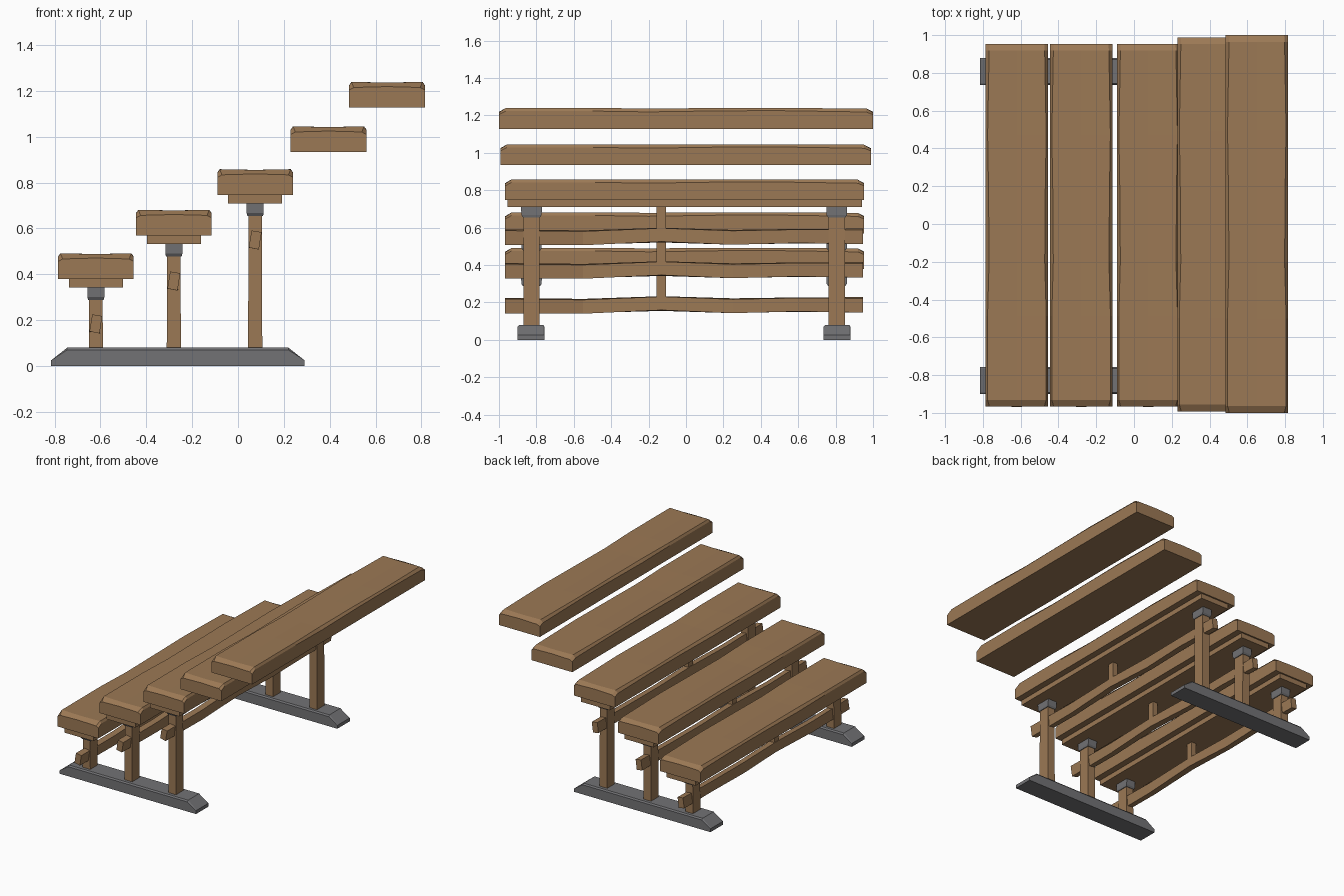
import bpy, bmesh, random

if "Cube" in bpy.data.objects:
    bpy.data.objects.remove(bpy.data.objects["Cube"])

def material(name, rgb):
    m = bpy.data.materials.new(name)
    m.diffuse_color = (*rgb, 1)
    m.use_nodes = True
    m.node_tree.nodes["Principled BSDF"].inputs["Base Color"].default_value = m.diffuse_color
    return m

WOOD = material("brown wood", (0.33, 0.19, 0.09))
METAL = material("grey metal", (0.17, 0.17, 0.178))

def loft(name, sections, mat):
    """Closed solid through a row of matching cross-sections."""
    bm = bmesh.new()
    rings = [[bm.verts.new(p) for p in s] for s in sections]
    n = len(rings[0])
    for a, b in zip(rings, rings[1:]):
        for i in range(n):
            j = (i + 1) % n
            bm.faces.new((a[i], a[j], b[j], b[i]))
    bm.faces.new(rings[0][::-1])
    bm.faces.new(rings[-1])
    bmesh.ops.recalc_face_normals(bm, faces=bm.faces)
    me = bpy.data.meshes.new(name)
    bm.to_mesh(me)
    bm.free()
    me.materials.append(mat)
    ob = bpy.data.objects.new(name, me)
    bpy.context.collection.objects.link(ob)
    return ob

def box(name, x0, x1, y0, y1, z0, z1, mat):
    return loft(name, [[(x0, y, z0), (x1, y, z0), (x1, y, z1), (x0, y, z1)]
                       for y in (y0, y1)], mat)

def plank(name, cx, z0, y0, y1):
    """Hand-hewn board: flat underside, worn and uneven top edges."""
    rnd = random.Random(4)
    h, w = 0.112, 0.165
    secs = []
    fracs = (0, 0.018, 0.25, 0.4, 0.6, 0.75, 0.982, 1)
    for i, f in enumerate(fracs):
        y = y0 + (y1 - y0) * f
        end = i in (0, len(fracs) - 1)
        drop = 0.025 if end else rnd.uniform(0, 0.003)
        inset = 0.02 if end else rnd.uniform(0.009, 0.02)
        side = z0 + h - (0.036 if end else rnd.uniform(0.012, 0.024))
        secs.append([(cx - w, y, z0), (cx + w, y, z0), (cx + w, y, side),
                     (cx + w - inset, y, z0 + h - drop),
                     (cx, y, z0 + h - drop + (0.004 if end else -0.003)),
                     (cx - w + inset, y, z0 + h - drop),
                     (cx - w, y, side)])
    return loft(name, secs, WOOD)

def rail(name, cx, z0):
    """Slightly wavy, twisted stretcher running through the posts."""
    secs = []
    for y, dz, tw in ((-0.968, 0, 0.006), (-0.55, -0.004, 0.002), (-0.13, 0.013, -0.003),
                      (0.25, -0.001, 0.002), (0.6, 0.006, -0.002), (0.945, 0.004, 0.005)):
        z, a = z0 + dz, 0.022
        secs.append([(cx - a - tw, y, z + tw), (cx + a - tw, y, z - tw * 0.5),
                     (cx + a + tw, y, z + 0.073), (cx - a + tw, y, z + 0.077 + tw * 0.5)])
    return loft(name, secs, WOOD)

# Supported lower benches: centre x, plank underside, rail bottom
for n, (cx, z, rz) in enumerate(((-0.62, 0.38, 0.145), (-0.28, 0.57, 0.332),
                                 (0.075, 0.747, 0.511)), 1):
    plank(f"seat_plank_{n}", cx, z, -0.967, 0.953)
    box(f"batten_{n}", cx - 0.118, cx + 0.118, -0.955, 0.942, z - 0.037, z, WOOD)
    rail(f"stretcher_{n}", cx, rz)
    box(f"middle_strut_{n}", cx - 0.02, cx + 0.02, -0.157, -0.108, rz + 0.07, z - 0.03, WOOD)
    for side, py in (("front", -0.826), ("back", 0.806)):
        # posts taper slightly upward into a metal collar
        loft(f"{side}_post_{n}",
             [[(cx - a, py - 0.043, h), (cx + a, py - 0.043, h),
               (cx + a, py + 0.043, h), (cx - a, py + 0.043, h)]
              for h, a in ((0.07, 0.031), (z - 0.085, 0.029))], WOOD)
        loft(f"{side}_collar_{n}",
             [[(cx - a, py - b, h), (cx + a, py - b, h), (cx + a, py + b, h), (cx - a, py + b, h)]
              for h, a, b in ((z - 0.092, 0.034, 0.046), (z - 0.08, 0.037, 0.054),
                              (z - 0.037, 0.037, 0.056))], METAL)

# Unsupported upper planks
plank("upper_plank_4", 0.395, 0.934, -0.992, 0.988)
plank("upper_plank_5", 0.65, 1.128, -1.0, 1.0)

# Long feet with sloped ends
for side, fy in (("front", -0.828), ("back", 0.808)):
    loft(f"{side}_foot",
         [[(-0.815, y, 0), (0.29, y, 0), (0.29, y, 0.025),
           (0.22, y, t), (-0.745, y, t), (-0.815, y, 0.025)]
          for y, t in ((fy - 0.072, 0.07), (fy - 0.064, 0.08),
                       (fy + 0.064, 0.08), (fy + 0.072, 0.07))], METAL)
